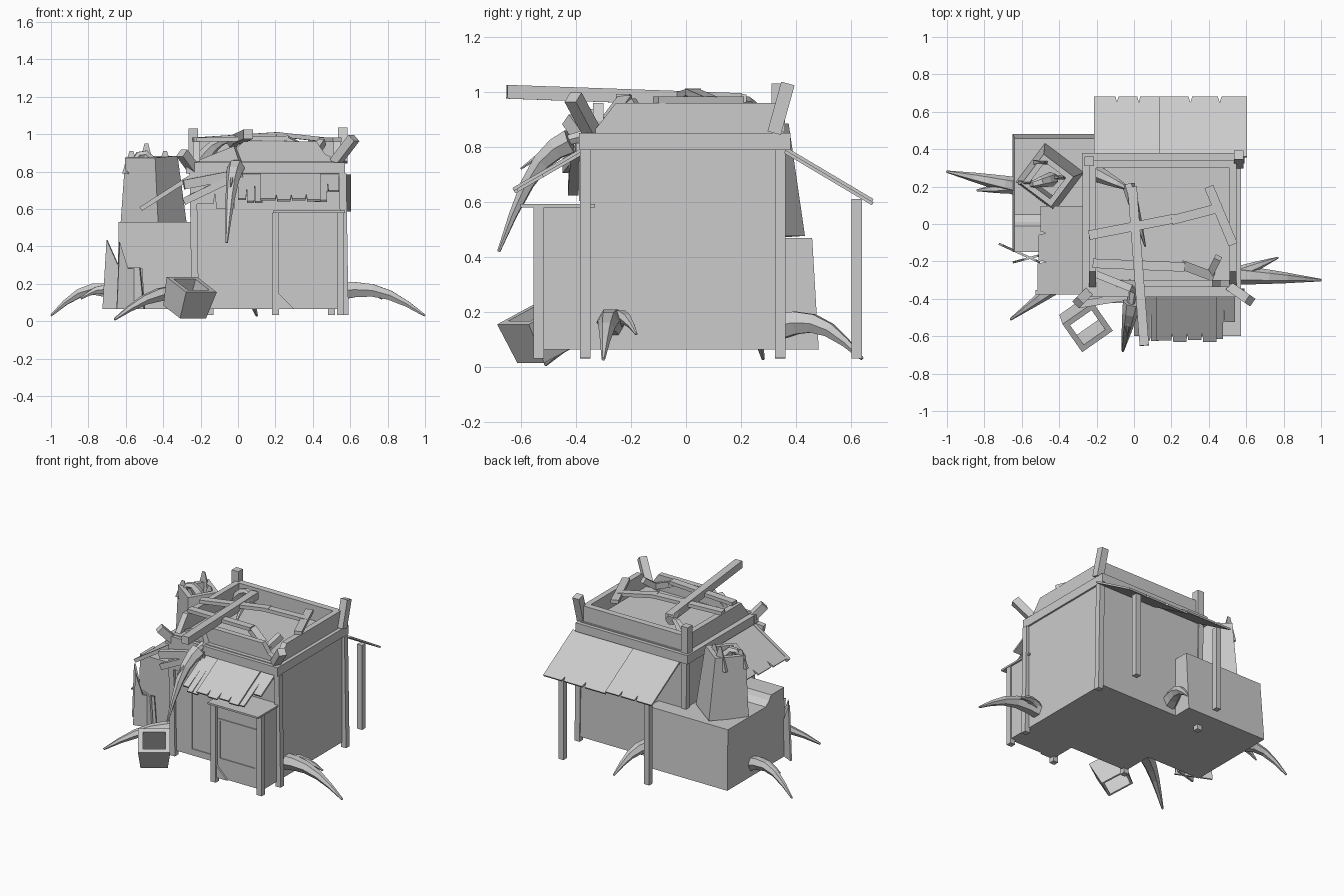
import bpy, bmesh, math, random
from mathutils import Vector

if "Cube" in bpy.data.objects:
    bpy.data.objects.remove(bpy.data.objects["Cube"])
random.seed(7)

# Shared levels, walls and timber sizes
GROUND, EAVE, RING, TOP = .065, .79, .85, .96
LEFT, RIGHT, FRONT, BACK = .56, -.24, -.365, .355
COUNTER_FRONT, COUNTER_RIGHT, COUNTER_TOP = -.535, .2, .58
ANNEX_FRONT, ANNEX_BACK, ANNEX_RIGHT, ANNEX_TOP = -.15, .47, -.65, .47
THIN, POST, PLANK = .012, .038, .05
UP = Vector((0, 0, 1))
CORNERS = ((-1, -1), (1, -1), (1, 1), (-1, 1))

grey = bpy.data.materials.new("plain_grey")
grey.use_nodes = True
grey.diffuse_color = (.6, .6, .6, 1)
shader = grey.node_tree.nodes["Principled BSDF"]
shader.inputs["Base Color"].default_value = (.6, .6, .6, 1)


def loft(name, rings, closed=False):
    """Skin equal-length point rings; closed joins the last ring to the first."""
    bm = bmesh.new()
    rows = [[bm.verts.new(point) for point in ring] for ring in rings]
    pairs = list(zip(rows, rows[1:]))
    if closed:
        pairs.append((rows[-1], rows[0]))
    else:
        bm.faces.new(rows[0])
        bm.faces.new(rows[-1])
    for low, high in pairs:
        for i in range(len(low)):
            bm.faces.new((low[i - 1], low[i], high[i], high[i - 1]))
    bmesh.ops.recalc_face_normals(bm, faces=bm.faces)
    mesh = bpy.data.meshes.new(name)
    bm.to_mesh(mesh)
    bm.free()
    mesh.materials.append(grey)
    part = bpy.data.objects.new(name, mesh)
    bpy.context.collection.objects.link(part)
    return part


def rectangle(left, right, front, back, height):
    return [(left, front, height), (right, front, height), (right, back, height), (left, back, height)]


def box(name, left, right, front, back, bottom, top):
    loft(name, [rectangle(left, right, front, back, z) for z in (bottom, top)])


def beam(name, start, end, width=PLANK, depth=PLANK, taper=1):
    """Straight timber between two points."""
    start, end = Vector(start), Vector(end)
    along = (end - start).normalized()
    side = along.cross(UP if abs(along.z) < .9 else Vector((0, 1, 0))).normalized()
    up = side.cross(along)
    corners = [side * width * a / 2 + up * depth * b / 2 for a, b in CORNERS]
    loft(name, [[start + c for c in corners], [end + c * taper for c in corners]])


def sheet(name, origin, across, down, outline, thickness=THIN):
    """Outline in fractions of the across and down vectors, made solid."""
    origin, across, down = Vector(origin), Vector(across), Vector(down)
    lift = across.cross(down).normalized() * thickness
    flat = [origin + across * a + down * b for a, b in outline]
    loft(name, [flat, [point + lift for point in flat]])


def torn(tears, depth, ragged=0):
    """Unit square whose far edge has sharp tears and uneven strips."""
    outline = [(0, 0), (1, 0)]
    strip = 1 / (tears + 1)
    for i in range(tears + 1):
        end = 1 - ragged * random.random()
        right = 1 - i * strip
        left = right - strip
        outline += [(right, end), (left + strip / 8, end)]
        if i < tears:
            outline.append((left + strip / 16, 1 - ragged - depth))
    return outline[:-1] + [(0, end)]


def root(name, start, tip, radius, arch, sides=6, steps=5):
    """Arching faceted root that tapers to a point."""
    start, tip = Vector(start), Vector(tip)
    reach = tip - start
    rings = []
    for i in range(steps + 1):
        t = i / steps
        centre = start + reach * t + UP * arch * math.sin(math.pi * t)
        slope = reach + UP * arch * math.pi * math.cos(math.pi * t)
        turn = slope.to_track_quat('Z', 'Y')
        size = radius * max(1 - t, .05) ** .7
        angles = [math.tau * k / sides for k in range(sides)]
        rings.append([centre + turn @ Vector((math.cos(a), math.sin(a), 0)) * size for a in angles])
    loft(name, rings)


def open_box(name, base, half, height, flare, tilt, yaw):
    """Thick-walled box open at both ends."""
    inner = half * .7

    def ring(size, z):
        return rectangle(-size, size, -size, size, z)
    part = loft(name, [ring(half * flare, 0), ring(half, height), ring(inner, height), ring(inner, 0)], True)
    part.location = base
    part.rotation_euler = (math.radians(tilt), 0, math.radians(yaw))


def frame(name, left, right, bottom, top, front):
    """Shallow border around a wall panel."""
    near, far, rim = front - THIN / 2, front + THIN, THIN
    for a, b in ((left, left + rim), (right - rim, right)):
        box(name, a, b, near, far, bottom, top)
    for a, b in ((bottom, bottom + rim), (top - rim, top)):
        box(name, left, right, near, far, a, b)


# Main hut with corner posts
box("hut_body", RIGHT, LEFT, FRONT, BACK, GROUND, EAVE)
for x in (RIGHT, LEFT):
    for y in (FRONT, BACK - THIN):
        beam("corner_post", (x + THIN, y, GROUND / 2), (x, y, EAVE), POST, POST)

# Ring beams, roof floor and parapet, broken along the front
for y in (FRONT, BACK):
    box("ring_beam_long", RIGHT - POST, LEFT + THIN, y - THIN * 2, y + THIN * 2, EAVE, RING)
for x in (RIGHT - THIN, LEFT - THIN):
    box("ring_beam_side", x - THIN * 2, x + THIN * 2, FRONT, BACK, EAVE, RING)
box("roof_floor", RIGHT, LEFT - THIN, FRONT, BACK, EAVE, RING + .005)
box("parapet_back", RIGHT, LEFT - THIN, .3, BACK - THIN, RING, TOP)
sloped = [(0, 0), (1, 0), (1, 1), (.13, 1)]
for x in (RIGHT, LEFT - PLANK):
    sheet("parapet_side", (x, -.34, RING), (0, .66, 0), UP * (TOP - RING), sloped, POST)
broken = [(0, 0), (1, 0), (.87, .4), (.8, 1), (.2, 1), (.1, .5)]
sheet("parapet_front", (-.1, -.3, RING), (.65, 0, 0), UP * (TOP - RING), broken, POST)

# Leaning stubs above the ring
beam("stub_back_left", (LEFT, .32, RING), (LEFT, .37, 1.03))
beam("stub_back_right", (RIGHT, .335, RING), (RIGHT, .335, 1.03))
beam("stub_front_left", (.52, -.34, RING), (.62, -.41, .98))
beam("stub_front_right", (-.22, -.34, EAVE), (-.3, -.42, .9))

# Loose timbers on the roof
beam("long_plank", (.055, -.65, 1), (-.01, .2, .97))
beam("cross_plank", (RIGHT, -.06, .97), (.22, .03, 1), PLANK, THIN * 2)
beam("cross_plank_end", (.2, .02, 1), (.47, .09, .97), PLANK, THIN * 2)
beam("short_plank", (.4, .2, .97), (.53, -.11, .97), PLANK, THIN * 2)
beam("front_plank", (-.22, -.21, .97), (.27, -.23, .98), PLANK, THIN * 2)
beam("broken_plank", (.26, -.22, .97), (.42, -.28, .89), PLANK, POST)
beam("splinter", (.4, -.28, .88), (.45, -.18, .96), POST, POST)
root("roof_root", (-.2, .27, RING), (-.01, .18, TOP), .045, .05)
root("roof_root_end", (-.03, .21, TOP), (.06, -.12, .9), .035, .04)

# Back awning in two sheets on two posts
fall = (0, .32, -.19)
sheet("back_awning_right", (-.215, BACK, EAVE), (.35, 0, 0), fall, torn(2, .1))
sheet("back_awning_left", (.135, BACK, EAVE - THIN), (.47, 0, 0), fall, torn(2, .1))
for x in (-.15, .5):
    beam("back_awning_post", (x, .62, GROUND / 2), (x, .62, .61), POST, POST)

# Tattered front awning
fall = (0, -.26, -.15)
sheet("front_awning", (.12, FRONT, EAVE), (.32, 0, 0), fall, torn(3, .1, .08), -THIN)
sheet("front_awning_scrap", (0, FRONT, EAVE - THIN), (.13, 0, 0), fall, torn(2, .3, .3), -THIN)
sheet("front_awning_patch", (.41, FRONT, EAVE - THIN), (.13, 0, 0), fall, torn(1, .2, .5), -THIN)
root("hanging_root", (0, -.3, RING), (-.04, -.6, .72), .03, .03)
root("hanging_root_end", (-.01, -.42, .82), (-.06, -.68, .42), .05, .09)

# Counter booth with lid, posts and panel borders
box("counter_body", COUNTER_RIGHT, LEFT, COUNTER_FRONT, FRONT, GROUND, COUNTER_TOP)
box("counter_lid", COUNTER_RIGHT - THIN, LEFT + THIN, -.6, -.33, COUNTER_TOP, COUNTER_TOP + THIN)
for x in (COUNTER_RIGHT, LEFT - THIN):
    beam("counter_post", (x, COUNTER_FRONT, GROUND / 2), (x, COUNTER_FRONT, COUNTER_TOP), POST, POST)
frame("counter_panel_frame", .23, .52, .19, .47, COUNTER_FRONT)
frame("door_frame", -.1, .18, .1, .52, FRONT)
triangle = [(0, 0), (1, 0), (0, 1)]
sheet("counter_debris", (.21, COUNTER_FRONT, GROUND), (.09, 0, 0), UP * .09, triangle)

# Broken boards at the upper front corner
beam("low_board", (-.29, -.41, .64), (0, -.4, .78), POST, POST)
beam("middle_board", (-.29, -.43, .73), (.02, -.38, EAVE), POST, PLANK)
beam("high_board", (-.25, -.25, EAVE), (0, -.35, .89), POST, PLANK * 2)
sheet("torn_wall_scrap", (RIGHT, FRONT, EAVE), (.22, 0, 0), -UP * .2, torn(1, .2, .3), -THIN * 2)

# Side awning and its strut
sheet("side_awning", (RIGHT, FRONT, EAVE - THIN), (0, .46, 0), (-.28, 0, -.18), torn(2, .1, .1))
beam("side_awning_strut", (-.52, FRONT, .6), (RIGHT, FRONT, .78), THIN * 2, THIN * 2)

# Side annex with a raised, broken front end
loft("annex", [rectangle(ANNEX_RIGHT, -.04, ANNEX_FRONT, ANNEX_BACK + THIN, GROUND),
               rectangle(ANNEX_RIGHT + THIN, -.04, ANNEX_FRONT, ANNEX_BACK - THIN, ANNEX_TOP)])
raised = [(0, 0), (1, 0), (.8, .5), (.7, 1), (0, 1)]
sheet("annex_raised_end", (ANNEX_RIGHT + THIN, ANNEX_FRONT, ANNEX_TOP), (0, .2, 0), UP * .06, raised, .4)

# Chimney on the annex, split into shards at the rim
open_box("chimney", (-.45, .25, ANNEX_TOP), .1, .41, 1.3, 3, -37)
for x, y, height in ((-.57, .22, .91), (-.49, .33, .95), (-.39, .25, .91)):
    beam("chimney_shard", (x, y, EAVE), (x, y, height), PLANK * 2, THIN * 2, .2)
root("chimney_root", (-.44, .24, .8), (-.59, .2, EAVE), .04, .1)

# Tipped crate
open_box("crate", (-.285, -.5, PLANK), .1, .16, .85, 24, 35)

# Jagged shards against the annex
spike = [(0, 0), (1, 0), (.9, .6), (.4, .6), (.1, 1)]
sheet("outer_shard", (-.72, -.1, GROUND), (.22, -.1, 0), UP * .37, spike)
sheet("inner_shard", (-.65, -.2, GROUND), (.15, .04, 0), UP * .36, spike)

# Roots creeping from the walls
root("left_root", (.53, -.27, .16), (1, -.3, .03), .055, .06)
root("left_root_branch", (.54, -.27, .16), (.77, -.18, .12), .04, .04)
root("right_root", (-.62, .2, .14), (-1, .28, .03), .05, .08)
root("right_root_branch", (-.63, .2, .14), (-.84, .18, .12), .04, .04)
root("front_root", (-.26, -.22, .15), (-.66, -.51, .01), .055, .05)
root("back_root", (0, .34, .15), (.1, .64, .03), .055, .06)
